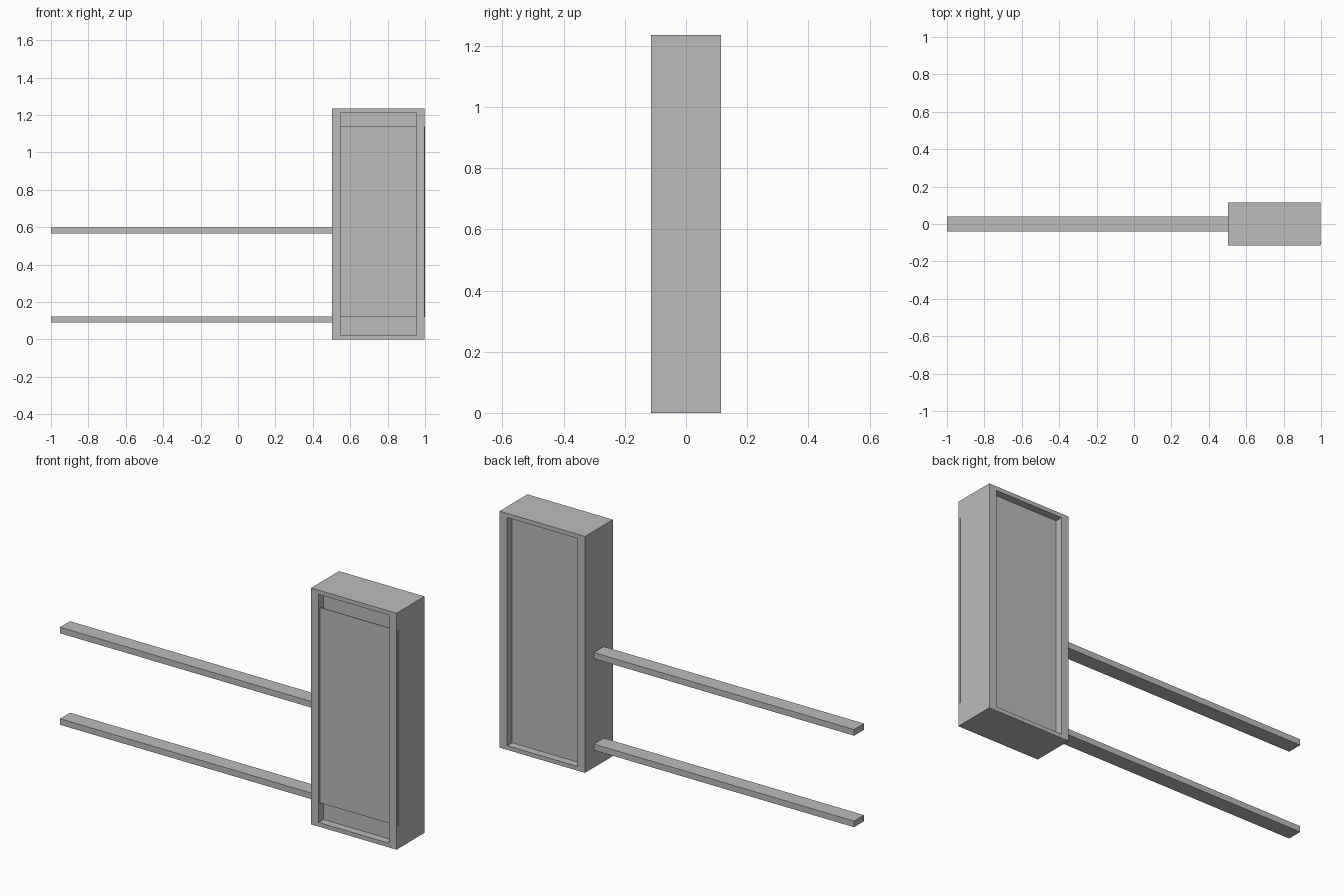
import bpy
import bmesh

cube = bpy.data.objects.get("Cube")
if cube:
    bpy.data.objects.remove(cube, do_unlink=True)

grey = bpy.data.materials.new("plain grey")
grey.use_nodes = True
colour = (0.5, 0.5, 0.5, 1)
grey.diffuse_color = colour
grey.node_tree.nodes["Principled BSDF"].inputs["Base Color"].default_value = colour


def box(name, low, high):
    """Axis-aligned box between two corners."""
    bm = bmesh.new()
    bmesh.ops.create_cube(bm, size=1)
    for v in bm.verts:
        for i in range(3):
            v.co[i] = low[i] if v.co[i] < 0 else high[i]
    mesh = bpy.data.meshes.new(name)
    bm.to_mesh(mesh)
    bm.free()
    mesh.materials.append(grey)
    obj = bpy.data.objects.new(name, mesh)
    bpy.context.collection.objects.link(obj)
    return obj


left, right, depth, height = 0.503, 0.997, 0.115, 1.235
rim_x, rim_z, recess = 0.044, 0.022, 0.04

# Cabinet with a framed recess in both its front and its back
cabinet = box("cabinet", (left, -depth, 0), (right, depth, height))
bm = bmesh.new()
bm.from_mesh(cabinet.data)
panels = [f for f in bm.faces if abs(f.normal.y) > 0.9]
for face in panels:
    side = 1 if face.normal.y > 0 else -1
    bmesh.ops.inset_individual(bm, faces=[face], thickness=0.01)
    for v in face.verts:
        v.co.x = left + rim_x if v.co.x < (left + right) / 2 else right - rim_x
        v.co.z = rim_z if v.co.z < height / 2 else height - rim_z
    bmesh.ops.inset_individual(bm, faces=[face], thickness=0)
    for v in face.verts:
        v.co.y = side * (depth - recess)
bm.to_mesh(cabinet.data)
bm.free()

# Thin front panel, its edge just showing on the cabinet's left side
box("front_panel", (left + 0.01, -0.104, 0.12), (1.0, -0.1, 1.14))

# Two long rails
for name, z in (("lower_rail", 0.09), ("upper_rail", 0.568)):
    box(name, (-1.0, -0.041, z), (left, 0.041, z + 0.032))
